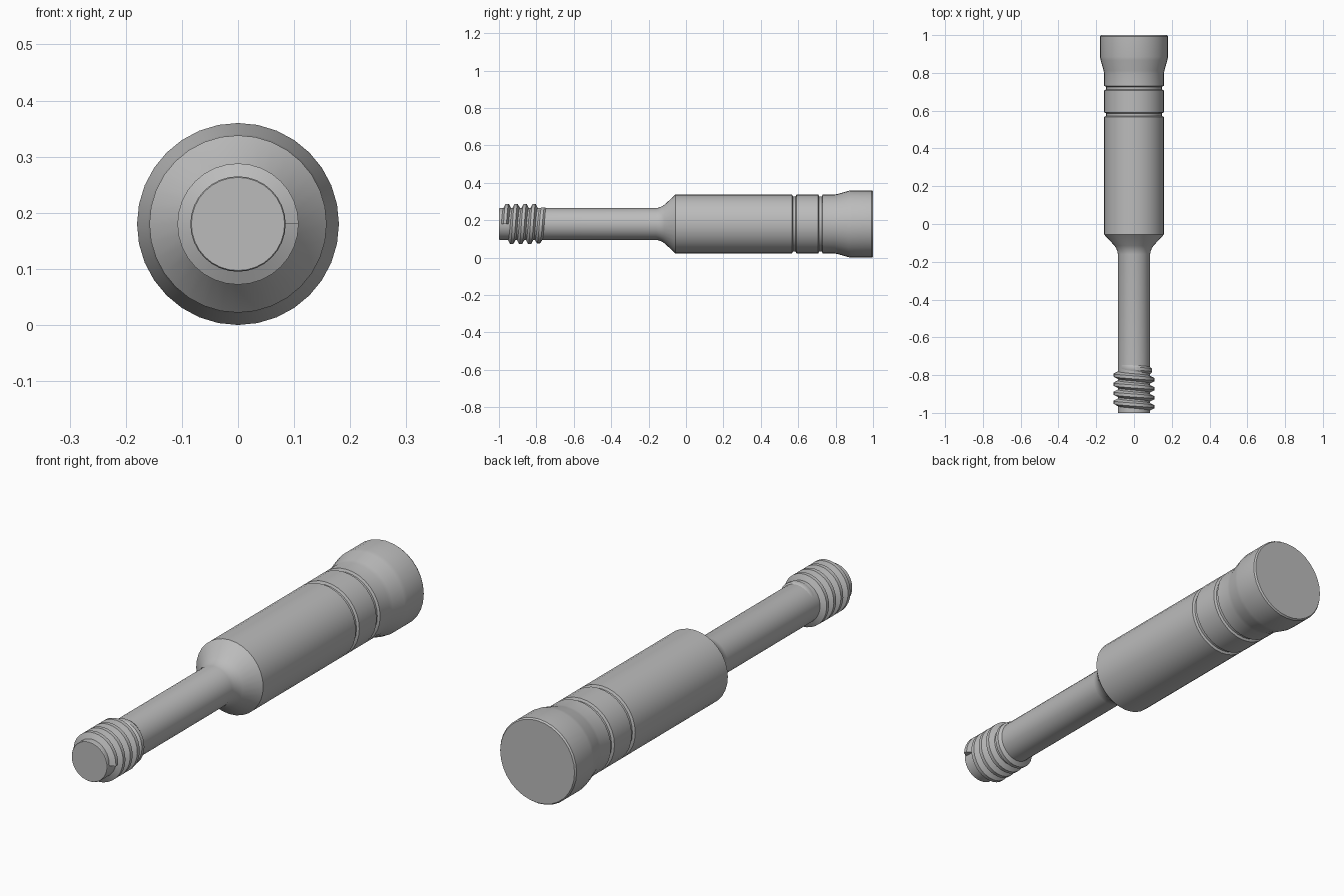
import bpy, bmesh, math

cube = bpy.data.objects.get("Cube")
if cube:
    bpy.data.objects.remove(cube)

SIDES = 32
AXIS_Z = 0.18

steel = bpy.data.materials.new("brushed grey steel")
steel.use_nodes = True
colour = (0.5, 0.5, 0.5, 1)
steel.diffuse_color = colour
steel.node_tree.nodes["Principled BSDF"].inputs["Base Color"].default_value = colour


def ring_point(y, r, turn):
    a = math.tau * turn
    return (r * math.cos(a), y, AXIS_Z + r * math.sin(a))


def finish(name, bm):
    bmesh.ops.recalc_face_normals(bm, faces=bm.faces)
    mesh = bpy.data.meshes.new(name)
    bm.to_mesh(mesh)
    bm.free()
    obj = bpy.data.objects.new(name, mesh)
    bpy.context.collection.objects.link(obj)
    mesh.materials.append(steel)
    bpy.ops.object.select_all(action="DESELECT")
    obj.select_set(True)
    bpy.context.view_layer.objects.active = obj
    bpy.ops.object.shade_smooth_by_angle(angle=math.radians(28))


def lathe(name, profile):
    """Closed solid turned around the long axis from (y, radius) pairs."""
    bm = bmesh.new()
    rings = [[bm.verts.new(ring_point(y, r, i / SIDES)) for i in range(SIDES)]
             for y, r in profile]
    for a, b in zip(rings, rings[1:]):
        for i in range(SIDES):
            j = (i + 1) % SIDES
            bm.faces.new((a[i], a[j], b[j], b[i]))
    bm.faces.new(rings[0])
    bm.faces.new(rings[-1])
    finish(name, bm)


def groove(y, r, width=0.024, depth=0.01):
    h = width / 2
    return [(y - h, r), (y - h * 0.6, r - depth), (y + h * 0.6, r - depth), (y + h, r)]


# Shaft, shoulder, grooved sleeve and flared head in one turned body
body = [(-1, 0.083), (-0.997, 0.085), (-0.16, 0.085), (-0.145, 0.088),
        (-0.13, 0.094), (-0.115, 0.103), (-0.056, 0.158)]
body += groove(0.579, 0.158) + groove(0.719, 0.158)
body += [(0.795, 0.158), (0.812, 0.161), (0.868, 0.177), (0.885, 0.18),
         (0.993, 0.18), (1, 0.175)]
lathe("turned_body", body)

# Helical thread that fades out into the shaft
PITCH, TURNS, START = 0.048, 4.5, -0.968
section = [(-0.021, 0), (-0.008, 1), (0.008, 1), (0.021, 0)]
bm = bmesh.new()
steps = int(TURNS * SIDES)
rows = []
for s in range(steps + 1):
    t = s / SIDES
    fade = min(1, (TURNS - t) / 0.9)
    rows.append([bm.verts.new(ring_point(START + PITCH * t + dy,
                                         0.082 + 0.026 * h * fade, t))
                 for dy, h in section])
for a, b in zip(rows, rows[1:]):
    for k in range(len(section) - 1):
        bm.faces.new((a[k], a[k + 1], b[k + 1], b[k]))
bm.faces.new(rows[0])
finish("screw_thread", bm)
